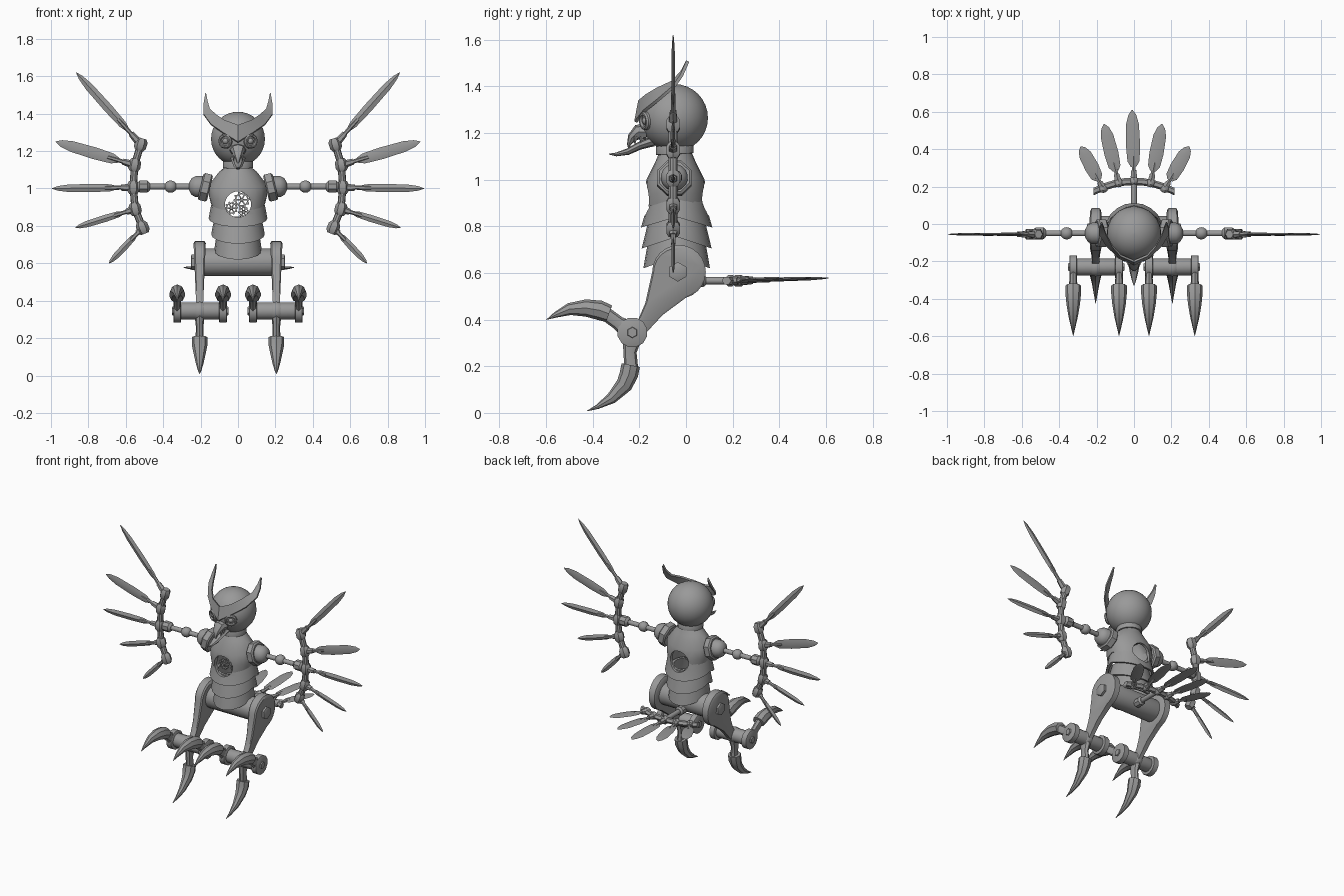
import bpy, bmesh, math
from mathutils import Vector as V

cube = bpy.data.objects.get("Cube")
if cube:
    bpy.data.objects.remove(cube)

GREY = (0.32, 0.32, 0.32, 1)
mat = bpy.data.materials.new("grey metal")
mat.use_nodes = True
mat.diffuse_color = GREY
mat.node_tree.nodes["Principled BSDF"].inputs["Base Color"].default_value = GREY
X, Y, Z = V((1, 0, 0)), V((0, 1, 0)), V((0, 0, 1))
parts = []


def loft(name, rings, cyclic=False):
    """Skin a list of equal rings; ends are capped unless cyclic."""
    bm = bmesh.new()
    rows = [[bm.verts.new(p) for p in ring] for ring in rings]
    n = len(rows[0])
    pairs = list(zip(rows, rows[1:]))
    if cyclic:
        pairs.append((rows[-1], rows[0]))
    else:
        bm.faces.new(rows[0])
        bm.faces.new(rows[-1])
    for a, b in pairs:
        for i in range(n):
            j = (i + 1) % n
            bm.faces.new((a[i], a[j], b[j], b[i]))
    bmesh.ops.recalc_face_normals(bm, faces=bm.faces)
    me = bpy.data.meshes.new(name)
    bm.to_mesh(me)
    bm.free()
    me.materials.append(mat)
    ob = bpy.data.objects.new(name, me)
    bpy.context.collection.objects.link(ob)
    parts.append(ob)
    return ob


def ring(c, u, v, n, turn=0.0):
    angles = [math.tau * (i + turn) / n for i in range(n)]
    return [c + u * math.cos(a) + v * math.sin(a) for a in angles]


def rod(name, a, b, profile, n=12):
    """Turned part from a to b; profile is (fraction, radius) pairs."""
    a, b = V(a), V(b)
    d = (b - a).normalized()
    u = X if abs(d.y) > 0.9 else Y
    v = d.cross(u).normalized()
    u = v.cross(d)
    return loft(name, [ring(a.lerp(b, t), u * r, v * r, n, 0.5) for t, r in profile])


def bar(name, a, b, r, n=12):
    return rod(name, a, b, [(0, r * 0.9), (0.08, r), (0.92, r), (1, r * 0.9)], n)


def ball(name, c, r, axis=X, n=12, steps=8):
    prof = [((1 - math.cos(t)) / 2, max(r * math.sin(t), r * 0.01))
            for t in (math.pi * i / steps for i in range(steps + 1))]
    return rod(name, V(c) - axis * r, V(c) + axis * r, prof, n)


def horn(name, x, stations, n=8):
    """Curved spike in a fore-aft plane; stations are (y, z, half width, half depth)."""
    pts = [V((x, s[0], s[1])) for s in stations]
    rings = []
    for i, (y, z, w, h) in enumerate(stations):
        d = (pts[min(i + 1, len(pts) - 1)] - pts[max(i - 1, 0)]).normalized()
        rings.append(ring(pts[i], X * w, X.cross(d) * h, n))
    return loft(name, rings)


def feather(name, a, b, w, normal):
    a, b = V(a), V(b)
    side = (b - a).normalized().cross(normal)
    bar(name + "_quill", a, a.lerp(b, 0.35), 0.011, 6)
    rod(name + "_socket", a.lerp(b, 0.05), a.lerp(b, 0.15), [(0, 0.02), (1, 0.016)], 6)
    shape = [(0.2, 0.4), (0.28, 0.85), (0.5, 1), (0.8, 0.9), (0.93, 0.55), (1, 0.05)]
    loft(name + "_blade", [ring(a.lerp(b, t), side * w * k, normal * 0.008 * max(k, 0.2), 4)
                           for t, k in shape])


def shell(name, levels, drop, cy, n=20):
    """Hollow body plate whose lower rim dips at front and back."""
    def hoop(i, inset):
        z, rx, ry = levels[i]
        pts = ring(V((0, cy, z)), X * (rx - inset), Y * (ry - inset), n)
        dip = drop * i / (len(levels) - 1)
        return [p - Z * dip * abs(p.y - cy) / ry for p in pts]
    ids = range(len(levels))
    return loft(name, [hoop(i, 0) for i in ids] + [hoop(i, 0.018) for i in reversed(ids)], True)


# Body plates with a round window through the chest
chest = shell("chest_plate", [(1.115, 0.07, 0.07), (1.09, 0.1, 0.085), (1.02, 0.155, 0.125),
                              (0.96, 0.155, 0.13), (0.92, 0.145, 0.13)], 0.04, -0.045)
ribs = shell("upper_belly_plate", [(0.95, 0.135, 0.12), (0.88, 0.15, 0.135), (0.84, 0.157, 0.153)], 0.045, -0.04)
shell("middle_belly_plate", [(0.85, 0.12, 0.115), (0.8, 0.135, 0.133), (0.755, 0.143, 0.15)], 0.05, -0.04)
shell("lower_belly_plate", [(0.77, 0.11, 0.115), (0.72, 0.12, 0.13), (0.67, 0.127, 0.143)], 0.05, -0.04)
cutter = bar("window_cutter", (0, -0.4, 0.915), (0, 0.4, 0.915), 0.07, 16)
for ob in (chest, ribs):
    mod = ob.modifiers.new("window", "BOOLEAN")
    mod.object, mod.solver = cutter, "EXACT"
    bpy.context.view_layer.objects.active = ob
    bpy.ops.object.modifier_apply(modifier=mod.name)
parts.remove(cutter)
bpy.data.objects.remove(cutter)


# Clockwork behind the window
def gear(name, c, r, teeth=10):
    c = V(c)
    def outline(y, inner):
        return [c + Y * y + (X * math.cos(a) + Z * math.sin(a)) *
                (r * 0.65 if inner else r * (1 if i % 4 < 2 else 0.8))
                for i, a in enumerate(math.tau * k / (teeth * 4) for k in range(teeth * 4))]
    loft(name, [outline(-0.008, 0), outline(0.008, 0), outline(0.008, 1), outline(-0.008, 1)], True)
    for k in range(3):
        a = math.pi * k / 3
        d = (X * math.cos(a) + Z * math.sin(a)) * r * 0.7
        bar(name + "_spoke", c - d, c + d, 0.005, 4)
    bar(name + "_axle", c - Y * 0.02, c + Y * 0.02, 0.01, 8)


gear("large_gear", (0.02, -0.09, 0.94), 0.045)
gear("middle_gear", (-0.035, -0.1, 0.895), 0.036)
gear("small_gear", (0.03, -0.08, 0.875), 0.03, 8)

# Neck, head and eyes
head = V((0, -0.05, 1.265))
rod("neck", (0, -0.045, 1.06), (0, -0.05, 1.17), [(0, 0.07), (0.45, 0.07), (0.46, 0.082), (0.75, 0.082), (1, 0.07)], 16)
ball("head", head, 0.145, Z, 28, 16)
for s in (1, -1):
    d = V((s * 0.065, -0.12, -0.012)).normalized()
    rod("eye_rim", head + d * 0.12, head + d * 0.155,
        [(0, 0.042), (0.8, 0.04), (1, 0.034), (1, 0.027), (0.7, 0.024)], 12)
    ball("eye", head + d * 0.138, 0.018, Y, 10, 6)

# Brow plate sweeping into ear tufts
half = [((0, -0.205, 1.34), (0, -0.222, 1.25)),
        ((0.07, -0.175, 1.365), (0.08, -0.182, 1.3)),
        ((0.115, -0.125, 1.395), (0.145, -0.125, 1.345)),
        ((0.15, -0.06, 1.425), (0.185, -0.06, 1.4)),
        ((0.163, -0.02, 1.47), (0.185, -0.025, 1.45)),
        ((0.171, 0, 1.512), (0.175, 0, 1.507))]
flip = V((-1, 1, 1))
stations = [(V(a) * flip, V(b) * flip) for a, b in half[:0:-1]] + [(V(a), V(b)) for a, b in half]
thick = V((0, 0.012, -0.006))
loft("brow_and_ears", [[a, b, b + thick, a + thick] for a, b in stations])

# Beak, open jaw and teeth
horn("upper_beak", 0, [(-0.17, 1.205, 0.045, 0.035), (-0.205, 1.205, 0.04, 0.032),
                       (-0.232, 1.18, 0.025, 0.02), (-0.245, 1.15, 0.01, 0.008), (-0.245, 1.13, 0.002, 0.002)])
horn("lower_beak", 0, [(-0.14, 1.165, 0.04, 0.022), (-0.2, 1.145, 0.034, 0.017), (-0.25, 1.12, 0.024, 0.014),
                       (-0.3, 1.108, 0.012, 0.008), (-0.33, 1.11, 0.002, 0.002)])
for s in (1, -1):
    for y in (-0.19, -0.215):
        rod("tooth", (s * 0.025, y, 1.185), (s * 0.023, y - 0.005, 1.148), [(0, 0.01), (1, 0.001)], 5)

# Hip barrel
bar("hip_barrel", (-0.2, -0.03, 0.605), (0.2, -0.03, 0.605), 0.075, 20)

for s in (1, -1):
    # Shoulder and arm
    rod("shoulder_plate", (s * 0.15, -0.05, 1.0), (s * 0.2, -0.05, 1.012), [(0, 0.07), (0.15, 0.08), (0.85, 0.08), (1, 0.07)], 8)
    rod("shoulder_joint", (s * 0.17, -0.05, 1.01), (s * 0.262, -0.05, 1.01),
        [(0, 0.058), (0.6, 0.058), (0.85, 0.045), (1, 0.02)], 16)
    bar("arm_rod", (s * 0.22, -0.05, 1.01), (s * 0.56, -0.05, 1.01), 0.016)
    ball("elbow", (s * 0.36, -0.05, 1.01), 0.034)
    rod("wrist", (s * 0.47, -0.05, 1.01), (s * 0.54, -0.05, 1.01), [(0, 0.02), (0.2, 0.034), (0.8, 0.034), (1, 0.022)], 8)

    # Wing frame and feathers
    nodes = [V((s * x, -0.055, z)) for x, z in
             ((0.52, 1.235), (0.553, 1.125), (0.56, 1.005), (0.55, 0.89), (0.51, 0.79))]
    tips = ((0.865, 1.62), (0.975, 1.25), (0.995, 1.0), (0.87, 0.79), (0.69, 0.6))
    widths = (0.024, 0.032, 0.022, 0.019, 0.018)
    for i, (p, t, w) in enumerate(zip(nodes, tips, widths)):
        d = (nodes[min(i + 1, 4)] - nodes[max(i - 1, 0)]).normalized()
        rod("wing_knuckle", p - d * 0.034, p + d * 0.034, [(0, 0.022), (0.25, 0.033), (0.75, 0.033), (1, 0.022)], 6)
        feather("wing_feather", p, (s * t[0], -0.055, t[1]), w, Y)
        if i < 4:
            bar("wing_frame", p, nodes[i + 1], 0.02, 10)

    # Thigh
    outline = [V((0, -0.03 + 0.115 * math.cos(a), 0.605 + 0.115 * math.sin(a)))
               for a in (math.radians(k) for k in range(-75, 190, 15))]
    outline += [V((0, y, z)) for y, z in ((-0.175, 0.47), (-0.205, 0.4), (-0.25, 0.33),
                                          (-0.2, 0.31), (-0.165, 0.35), (-0.1, 0.42))]
    mid = V((0, -0.07, 0.56))
    rings = []
    for side, size in ((-1, 0.92), (-0.75, 1), (0.75, 1), (1, 0.92)):
        rings.append([mid.lerp(p, size) + X * (s * 0.205 + side * (0.018 + (p.z - 0.35) * 0.04)) for p in outline])
    loft("thigh", rings)
    bar("hip_bolt", (s * 0.22, -0.035, 0.605), (s * 0.25, -0.035, 0.605), 0.042, 6)

    # Foot axle and claws
    bar("foot_axle", (s * 0.08, -0.23, 0.345), (s * 0.335, -0.23, 0.345), 0.046, 16)
    ball("ankle", (s * 0.205, -0.23, 0.345), 0.052)
    horn("rear_toe", s * 0.205, [(-0.23, 0.33, 0.028, 0.045), (-0.24, 0.26, 0.02, 0.028), (-0.235, 0.19, 0.022, 0.03)])
    horn("rear_claw", s * 0.205, [(-0.237, 0.205, 0.042, 0.04), (-0.245, 0.165, 0.042, 0.04), (-0.265, 0.12, 0.033, 0.036),
                                  (-0.32, 0.062, 0.02, 0.024), (-0.38, 0.026, 0.009, 0.01), (-0.425, 0.008, 0.001, 0.001)])
    for x in (0.08, 0.325):
        bar("toe_hub", (s * (x - 0.021), -0.23, 0.345), (s * (x + 0.021), -0.23, 0.345), 0.065, 12)
        bar("toe_bolt", (s * (x - 0.028), -0.23, 0.345), (s * (x + 0.028), -0.23, 0.345), 0.024, 6)
        horn("front_toe", s * x, [(-0.24, 0.35, 0.021, 0.045), (-0.29, 0.385, 0.02, 0.03), (-0.345, 0.425, 0.024, 0.03)])
        horn("front_claw", s * x, [(-0.33, 0.425, 0.042, 0.038), (-0.37, 0.44, 0.042, 0.042), (-0.43, 0.45, 0.036, 0.037),
                                   (-0.5, 0.445, 0.024, 0.026), (-0.56, 0.42, 0.01, 0.012), (-0.598, 0.4, 0.001, 0.001)])

# Tail fan
bar("tail_rod", (0, 0.02, 0.567), (0, 0.23, 0.567), 0.016)
rod("tail_collar", (0, 0.03, 0.567), (0, 0.085, 0.567), [(0, 0.03), (0.8, 0.03), (1, 0.02)], 8)
arc = []
for k in range(-4, 5):
    c = V((k * 0.054, 0.228 - 0.0034 * k * k, 0.567))
    arc.append(ring(c, Y * 0.02, Z * 0.018, 6))
loft("tail_frame", arc)
for x, y, tx, ty in ((-0.165, 0.19, -0.285, 0.415), (-0.082, 0.22, -0.16, 0.535), (0, 0.23, -0.01, 0.61),
                     (0.09, 0.22, 0.15, 0.535), (0.165, 0.19, 0.295, 0.415)):
    ball("tail_knuckle", (x, y, 0.567), 0.026, X, 8, 6)
    feather("tail_feather", (x, y, 0.567), (tx, ty, 0.578), 0.038, Z)

# Smooth shading with sharp edges kept
bpy.ops.object.select_all(action="DESELECT")
for ob in parts:
    ob.select_set(True)
bpy.context.view_layer.objects.active = chest
bpy.ops.object.shade_smooth_by_angle(angle=math.radians(35))
